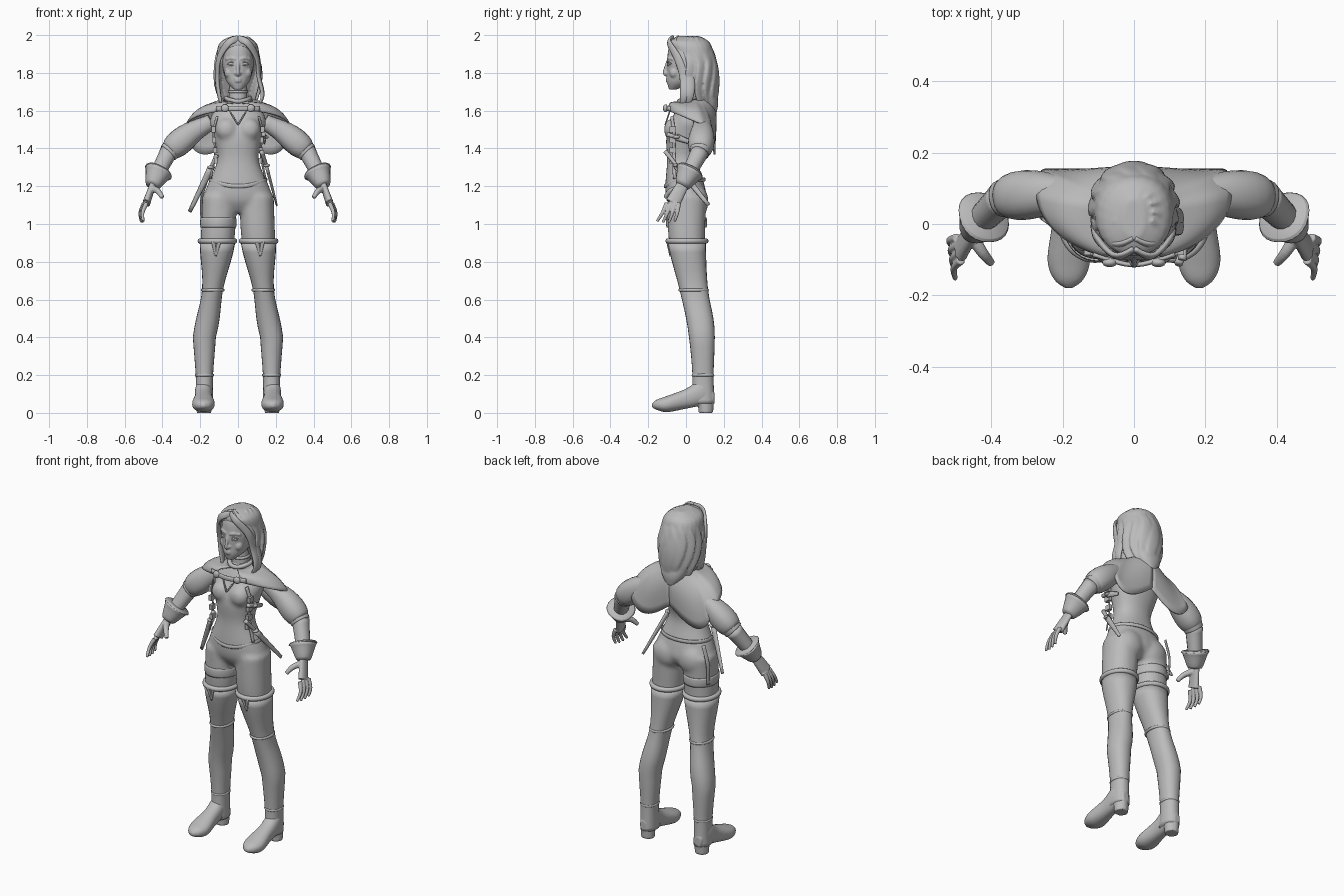
import bpy, bmesh
from math import sin, cos, pi, copysign
from mathutils import Vector, Matrix

if "Cube" in bpy.data.objects:
    bpy.data.objects.remove(bpy.data.objects["Cube"])

SIDE, FRONT, UP = Vector((1, 0, 0)), Vector((0, -1, 0)), Vector((0, 0, 1))
BOTH = (1, -1)

clay = bpy.data.materials.new("clay_grey")
clay.use_nodes = True
clay.diffuse_color = (.5, .5, .5, 1)
clay.node_tree.nodes["Principled BSDF"].inputs["Base Color"].default_value = clay.diffuse_color


def make(name, bm, mirror=False, voxel=0, relax=2, smooth=True, thickness=0):
    """Turn a bmesh into an object with the usual modifiers."""
    bmesh.ops.recalc_face_normals(bm, faces=bm.faces)
    for face in bm.faces:
        face.smooth = smooth
    mesh = bpy.data.meshes.new(name)
    bm.to_mesh(mesh)
    bm.free()
    mesh.materials.append(clay)
    part = bpy.data.objects.new(name, mesh)
    bpy.context.collection.objects.link(part)
    if mirror:
        part.modifiers.new("mirror", 'MIRROR').use_mirror_merge = False
    if thickness:
        part.modifiers.new("thickness", 'SOLIDIFY').thickness = thickness
    if voxel:
        fuse = part.modifiers.new("fuse", 'REMESH')
        fuse.mode, fuse.voxel_size, fuse.use_smooth_shade = 'VOXEL', voxel, True
        part.modifiers.new("relax", 'SMOOTH').iterations = relax


def refine(keys, steps=5):
    """Catmull-Rom interpolation of equal-length tuples."""
    smooth = []
    for i in range(len(keys) - 1):
        before, start = keys[max(i - 1, 0)], keys[i]
        end, after = keys[i + 1], keys[min(i + 2, len(keys) - 1)]
        for step in range(steps):
            t = step / steps
            smooth.append(tuple(
                b + t * ((c - a) + t * ((2 * a - 5 * b + 4 * c - d) + t * (3 * b - a - 3 * c + d))) / 2
                for a, b, c, d in zip(before, start, end, after)))
    return smooth + [tuple(keys[-1])]


def loft(bm, rings, closed=False):
    rows = [[bm.verts.new(point) for point in ring] for ring in rings]
    count = len(rows[0])
    following = rows[1:] + rows[:1] if closed else rows[1:]
    for low, high in zip(rows, following):
        for i in range(count):
            j = (i + 1) % count
            bm.faces.new((low[i], low[j], high[j], high[i]))
    if not closed:
        bm.faces.new(rows[0])
        bm.faces.new(rows[-1])


def oval(centre, u, v, sides=24):
    angles = [2 * pi * i / sides for i in range(sides)]
    # Slightly squared ellipse
    soft = lambda k: copysign(abs(k) ** .9, k)
    return [centre + u * soft(cos(a)) + v * soft(sin(a)) for a in angles]


def stack(bm, keys, middle=lambda z: 0, side=1, grow=0):
    """Level ovals from keys (height, half width, front, back)."""
    loft(bm, [oval(Vector((side * middle(z), (front + back) / 2, z)),
                   SIDE * (half + grow), FRONT * ((back - front) / 2 + grow))
              for z, half, front, back in keys])


def tube(bm, points, start, end, bulge=0, flat=1, thin=None, sides=14):
    """Sweep a tapering oval along a smooth path; thin is its flattened direction."""
    path = [Vector(p) for p in refine(points)]
    last = len(path) - 1
    rings = []
    for i, centre in enumerate(path):
        t = i / last
        along = path[min(i + 1, last)] - path[max(i - 1, 0)]
        outward = thin or Vector((centre.x, centre.y, 0))
        wide = along.cross(outward).normalized()
        radius = start + (end - start) * t + bulge * sin(pi * t * t)
        rings.append(oval(centre, wide * radius, wide.cross(along).normalized() * radius * flat, sides))
    loft(bm, rings)


def ball(bm, centre, size):
    place = Matrix.Translation(centre) @ Matrix.Diagonal((*size, 1))
    bmesh.ops.create_uvsphere(bm, u_segments=20, v_segments=12, radius=1, matrix=place)


def band(bm, centre, half, depth, width, flat=1, dip=0):
    """Closed strap around an oval, dipping at the front."""
    rings = []
    for i in range(40):
        a = pi * i / 20
        out = SIDE * sin(a) + FRONT * cos(a)
        middle = Vector(centre) + SIDE * half * sin(a) + FRONT * depth * cos(a) - UP * dip * max(0, cos(a)) ** 2
        rings.append(oval(middle, out * width * flat, UP * width, 10))
    loft(bm, rings, closed=True)


def dagger(bm, pommel, guard, tip, thin):
    tube(bm, [pommel, guard], .012, .009, thin=thin)
    ball(bm, guard, (.02, .02, .01))
    tube(bm, [guard, tip], .019, .01, flat=.5, thin=thin, sides=8)


# Body: torso, thighs, bust and seat fused into one skin
torso = refine([(1.68, .045, -.01, .07), (1.57, .145, -.07, .12), (1.46, .13, -.105, .1), (1.34, .11, -.1, .065),
                (1.2, .165, -.11, .1), (1.12, .185, -.1, .11), (1.06, .14, -.06, .07)])
leg = refine([(1.15, .09, -.1, .11), (.9, .088, -.09, .1), (.66, .05, -.03, .11), (.45, .057, .015, .145),
              (.2, .04, .04, .14), (.05, .04, .03, .145)])
leg_line = lambda z: min(.178, .1 + .14 * (1.15 - z) ** 2)
bm = bmesh.new()
stack(bm, torso)
for side in BOTH:
    stack(bm, [key for key in leg if key[0] > .6], leg_line, side)
    ball(bm, (side * .06, -.068, 1.5), (.06, .05, .06))
    ball(bm, (side * .08, .06, 1.12), (.085, .06, .085))
make("body", bm, voxel=.011, relax=10)

# Tall boots with rolled tops, creases and front flaps
bm = bmesh.new()
stack(bm, [key for key in leg if key[0] < .92], leg_line, grow=.006)
band(bm, (.109, .005, .91), .091, .1, .014)
band(bm, (.134, .04, .65), .055, .073, .008)
band(bm, (.178, .09, .2), .043, .052, .008)
for offset in (-.016, .016):
    tube(bm, [(.115 + offset, -.1, .91), (.118, -.085, .83)], .012, .004, flat=.5, thin=FRONT)
make("boots", bm, mirror=True)

# Shoes: rounded pointed foot and block heel
foot = [(.15, .02, .05, .11), (.09, .043, .04, .18), (0, .047, .022, .128), (-.1, .06, .004, .09),
        (-.155, .042, .016, .07), (-.18, .01, .03, .05)]
bm = bmesh.new()
loft(bm, [oval(Vector((.183, y, (sole + top) / 2)), SIDE * half, UP * (top - sole) / 2)
          for y, half, sole, top in refine(foot)])
tube(bm, [(.18, .105, .07), (.18, .105, 0)], .042, .038)
make("shoes", bm, mirror=True, voxel=.006)

# Arms: puffed sleeve, forearm and flared glove cuff
shoulder, elbow = Vector((.14, .08, 1.54)), Vector((.365, .075, 1.385))
wrist, knuckles = Vector((.44, 0, 1.24)), Vector((.485, -.07, 1.11))
bm = bmesh.new()
tube(bm, [shoulder, (.25, .085, 1.48), elbow], .042, .05, bulge=.022, thin=FRONT, sides=24)
tube(bm, [elbow.lerp(shoulder, .06), elbow.lerp(wrist, .06)], .056, .052, thin=FRONT, sides=24)
make("sleeves", bm, mirror=True)
bm = bmesh.new()
tube(bm, [elbow, wrist], .048, .036, thin=FRONT)
make("forearms", bm, mirror=True)
bm = bmesh.new()
rim = wrist.lerp(elbow, .25)
tube(bm, [wrist.lerp(knuckles, .3), rim], .036, .074, thin=FRONT, sides=24)
tube(bm, [rim, rim.lerp(elbow, .06)], .077, .07, thin=FRONT, sides=24)
make("glove_cuffs", bm, mirror=True)

# Hands: palm, four spread fingers and thumb fused together
bm = bmesh.new()
tube(bm, [wrist.lerp(knuckles, .2), knuckles], .032, .041, flat=.5, thin=SIDE)
for finger in range(4):
    spread = finger - 1.5
    base = knuckles - FRONT * .021 * spread + SIDE * .004 * finger
    bent = base + Vector((.02, -.015 + .005 * spread, -.05))
    tube(bm, [base, bent, bent + Vector((-.004, -.022 + .005 * spread, -.055 + .006 * abs(spread)))],
         .0125, .007, thin=SIDE)
tube(bm, [wrist.lerp(knuckles, .4), (.425, -.08, 1.175), (.4, -.11, 1.14)], .02, .011, thin=UP)
make("hands", bm, mirror=True, voxel=.0035)

# Head and neck, with nose, lips, brows and cheeks fused in
bm = bmesh.new()
stack(bm, refine([(1.712, .022, -.09, -.05), (1.75, .058, -.1, .04), (1.8, .076, -.1, .1), (1.87, .085, -.1, .125),
                  (1.95, .07, -.085, .1), (1.98, .03, -.03, .06)]))
tube(bm, [(0, .03, 1.63), (0, .03, 1.8)], .052, .042, thin=FRONT)
tube(bm, [(0, -.096, 1.865), (0, -.114, 1.802), (0, -.1, 1.79)], .007, .011, thin=SIDE)
for height in (1.757, 1.768):
    ball(bm, (0, -.098, height), (.02, .01, .007))
for side in BOTH:
    ball(bm, (side * .011, -.1, 1.797), (.008, .011, .007))
    ball(bm, (side * .045, -.062, 1.8), (.028, .026, .03))
    ball(bm, (side * .036, -.082, 1.848), (.02, .014, .01))
    tube(bm, [(side * .012, -.098, 1.872), (side * .035, -.092, 1.878), (side * .065, -.068, 1.872)], .006, .006)
make("head", bm, voxel=.005)
bm = bmesh.new()
for lid in (.011, -.008):
    tube(bm, [(.017, -.093, 1.846), (.036, -.096, 1.848 + lid), (.057, -.079, 1.849)], .003, .003)
make("eyelids", bm, mirror=True)

# Hair: swept-back mass with strands fused over it, and long locks framing the face
bm = bmesh.new()
stack(bm, refine([(1.995, .03, -.04, .07), (1.955, .1, -.09, .13), (1.85, .113, -.04, .15), (1.72, .095, .03, .16),
                  (1.64, .07, .07, .17), (1.58, .03, .1, .16)]))
for strand in range(-4, 5):
    path = []
    for step in range(7):
        t = step / 6
        reach = sin(pi * (.08 + .77 * t)) ** .6
        turn = .45 * strand + .15 * sin(9 * t)
        path.append((.11 * reach * sin(turn), .03 + .115 * reach * cos(turn) + .05 * t * t,
                     1.98 - .38 * t ** 1.5 + .01 * (strand % 3) * t))
    tube(bm, path, .02, .008, bulge=.028, flat=.32)
make("hair_mass", bm, voxel=.006, relax=3)
bm = bmesh.new()
for side in BOTH:
    for layer in (0, .03):
        lock = [(0, -.07, 1.98), (.05, -.09, 1.96), (.1, -.045, 1.88), (.11, -.01, 1.78),
                (.115 + .015 * side, -.01, 1.68), (.09 + .01 * side, -.03, 1.61)]
        tube(bm, [(side * x, y + layer, z) for x, y, z in lock], .02, .004, bulge=.016, flat=.45)
make("hair_front_locks", bm)

# Shoulder cape: rows run from collar to hem, falling in two points at the back
bm = bmesh.new()
rows = []
for i in range(33):
    a = .3 + (pi - .3) * i / 32
    collar = Vector((.075 * sin(a), .04 - .08 * cos(a), 1.665 - .02 * cos(a)))
    back_point = max(0, -sin(2 * a))
    hem = Vector((.275 * sin(a), min(.155, .09 - .19 * cos(a)), 1.53 + .07 * cos(a) - .11 * back_point))
    out = Vector((hem.x, hem.y - .04, .12)).normalized()
    rows.append([bm.verts.new(collar.lerp(hem, t / 8) + out * .032 * sin(pi * t / 8)) for t in range(9)])
for row, after in zip(rows, rows[1:]):
    for i in range(8):
        bm.faces.new((row[i], after[i], after[i + 1], row[i + 1]))
make("shoulder_cape", bm, mirror=True, thickness=.01)
bm = bmesh.new()
band(bm, (0, .03, 1.665), .062, .066, .012, dip=.015)
band(bm, (0, .025, 1.7), .046, .05, .008)
make("collar_and_choker", bm)

# Cape clasp and neckline
bm = bmesh.new()
tube(bm, [(-.115, -.085, 1.612), (0, -.115, 1.612), (.115, -.085, 1.612)], .014, .014, flat=.5, thin=FRONT)
for side in BOTH:
    ball(bm, (side * .068, -.108, 1.613), (.021, .013, .021))
    tube(bm, [(side * .045, -.085, 1.6), (0, -.11, 1.525)], .004, .004, thin=FRONT)
make("clasp_and_neckline", bm)

# Hip belts, thigh strap and chest harness
bm = bmesh.new()
band(bm, (0, -.007, 1.235), .15, .105, .011, flat=.5, dip=.035)
make("hip_belt", bm)
bm = bmesh.new()
band(bm, (-.104, .003, 1.008), .092, .104, .028, flat=.16)
tube(bm, [(-.165, .07, 1.23), (-.195, .07, 1.12), (-.19, .06, 1)], .012, .012, flat=.4)
make("thigh_straps", bm)
bm = bmesh.new()
tube(bm, [(.11, -.075, 1.57), (.13, -.065, 1.48), (.12, -.065, 1.38), (.145, -.06, 1.24)], .01, .01, flat=.4)
make("harness_straps", bm, mirror=True)
bm = bmesh.new()
for pouch in range(4):
    place = Matrix.Translation((.13 - .004 * pouch, -.07, 1.5 - .055 * pouch))
    bmesh.ops.create_cube(bm, size=1, matrix=place @ Matrix.Diagonal((.02, .035, .03, 1)))
make("harness_pouches", bm, mirror=True, smooth=False)

# Daggers at both hips and a small one at the ribs
bm = bmesh.new()
dagger(bm, (.125, -.11, 1.385), (.15, -.05, 1.31), (.205, .12, 1.1), SIDE)
dagger(bm, (-.113, -.075, 1.365), (-.142, -.055, 1.3), (-.256, .017, 1.065), FRONT)
dagger(bm, (.135, -.1, 1.475), (.142, -.05, 1.46), (.14, .03, 1.43), SIDE)
make("daggers", bm)
